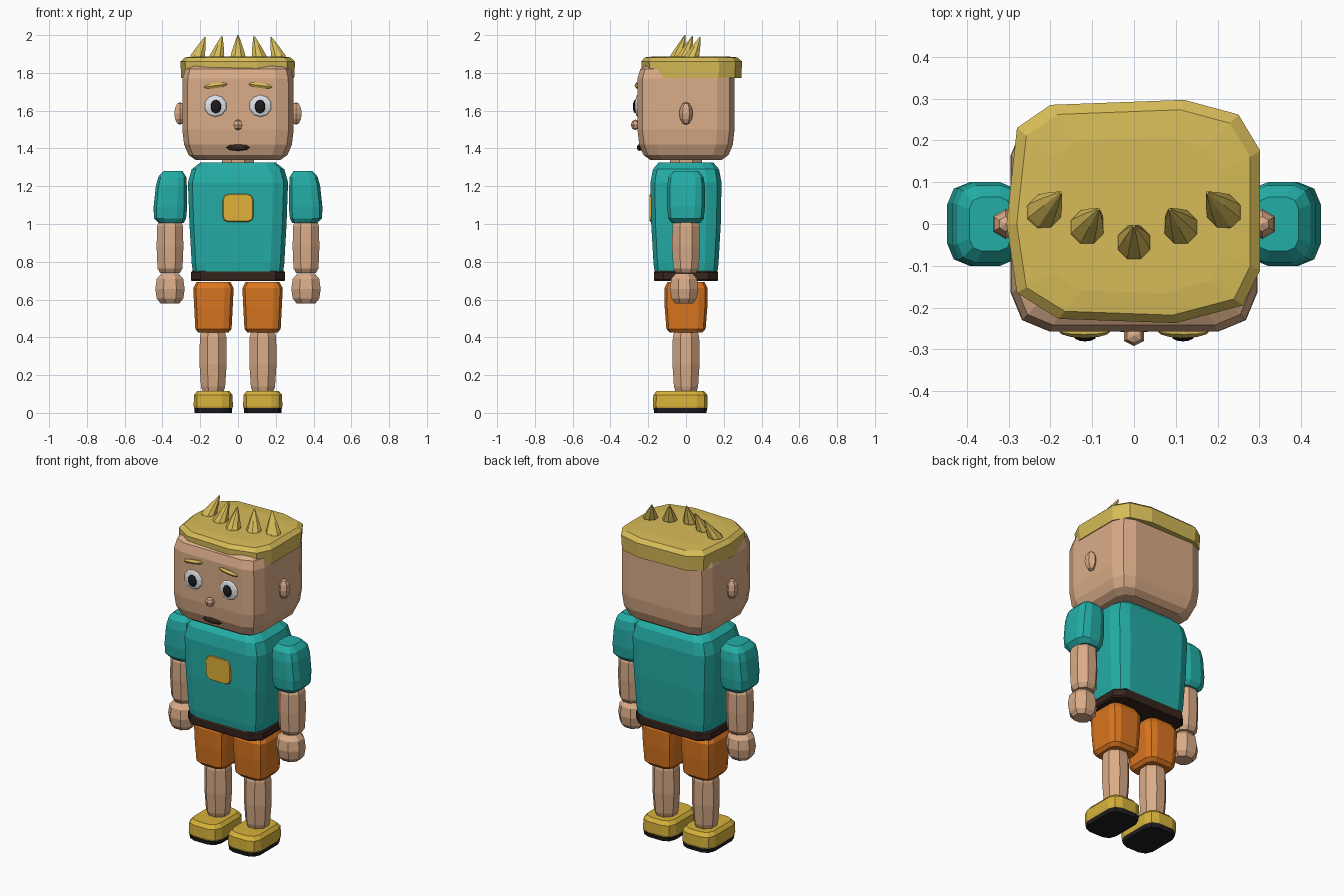
import bpy, bmesh, math
from mathutils import Matrix, Vector

if "Cube" in bpy.data.objects:
    bpy.data.objects.remove(bpy.data.objects["Cube"])


def material(name, r, g, b):
    lin = [((c / 255 + 0.055) / 1.055) ** 2.4 for c in (r, g, b)]
    m = bpy.data.materials.new(name)
    m.diffuse_color = (*lin, 1)
    m.use_nodes = True
    m.node_tree.nodes["Principled BSDF"].inputs["Base Color"].default_value = m.diffuse_color
    return m


SKIN = material("skin", 218, 172, 136)
TEAL = material("teal shirt", 36, 174, 167)
ORANGE = material("orange shorts", 218, 118, 32)
HAIR = material("blond hair", 215, 188, 88)
YELLOW = material("yellow shoe", 214, 178, 58)
GOLD = material("gold badge", 224, 176, 58)
BROWN = material("dark brown", 54, 36, 28)
BLACK = material("black", 28, 28, 30)
WHITE = material("eye white", 226, 230, 235)


def finish(name, bm, mat):
    bmesh.ops.recalc_face_normals(bm, faces=bm.faces[:])
    me = bpy.data.meshes.new(name)
    bm.to_mesh(me)
    bm.free()
    me.materials.append(mat)
    ob = bpy.data.objects.new(name, me)
    bpy.context.collection.objects.link(ob)
    return ob


def skin_rings(name, rings, mat):
    """Join a stack of equal-length point rings into a closed solid."""
    bm = bmesh.new()
    vs = [[bm.verts.new(p) for p in ring] for ring in rings]
    n = len(vs[0])
    for a, b in zip(vs, vs[1:]):
        for i in range(n):
            j = (i + 1) % n
            bm.faces.new((a[i], a[j], b[j], b[i]))
    bm.faces.new(vs[0][::-1])
    bm.faces.new(vs[-1])
    return finish(name, bm, mat)


def section(cx, cy, z, hx, hy, c, seg):
    """Rectangle with rounded corners of radius c, seg facets each."""
    pts = []
    for k, (sx, sy) in enumerate(((1, 1), (-1, 1), (-1, -1), (1, -1))):
        for s in range(seg + 1):
            a = math.pi / 2 * (k + s / seg)
            pts.append((cx + sx * (hx - c) + c * math.cos(a),
                        cy + sy * (hy - c) + c * math.sin(a), z))
    return pts


def loft(name, rings, mat, round_=0.4, seg=2, x=0, y=0):
    """rings: (z, half width, half depth[, x shift])"""
    out = []
    for z, hx, hy, *dx in rings:
        out.append(section(x + (dx[0] if dx else 0), y, z, hx, hy, round_ * min(hx, hy), seg))
    return skin_rings(name, out, mat)


def ball(name, loc, size, mat, u=10, v=6, axis="Z", tilt=0):
    bm = bmesh.new()
    bmesh.ops.create_uvsphere(bm, u_segments=u, v_segments=v, radius=1)
    if axis == "Y":
        bm.transform(Matrix.Rotation(math.pi / 2, 4, "X"))
    if axis == "X":
        bm.transform(Matrix.Rotation(math.pi / 2, 4, "Y"))
    bm.transform(Matrix.Translation(loc) @ Matrix.Rotation(tilt, 4, "Y") @ Matrix.Diagonal((*size, 1)))
    return finish(name, bm, mat)


# Head and neck
loft("head", [(1.34, .225, .19), (1.365, .262, .225), (1.42, .285, .248), (1.5, .295, .257),
              (1.77, .293, .257), (1.82, .28, .242), (1.86, .22, .18)], SKIN, 0.36)
loft("neck", [(1.30, .085, .085), (1.36, .085, .085)], SKIN, 0.586, 1)

# Hair cap from its uneven outline
outline = [(-.28, .23), (-.2, .285), (.12, .297), (.25, .262), (.302, .175), (.302, -.11),
           (.26, -.195), (.1, -.237), (-.18, -.227), (-.28, -.165), (-.305, .0)]
skin_rings("hair_cap", [[(px * s, py * s, z) for px, py in outline]
                        for z, s in ((1.772, .985), (1.86, 1), (1.882, .92), (1.888, .7))], HAIR)

# Hair spikes leaning back and inward
for i, (bx, by, tx, ty, tz) in enumerate(((-.222, .022, -.175, .075, 1.99),
                                          (-.117, -.015, -.085, .035, 1.995),
                                          (0, -.052, 0, -.005, 2.0),
                                          (.117, -.015, .085, .035, 1.995),
                                          (.222, .022, .175, .075, 1.99))):
    base, tip = Vector((bx, by, 1.87)), Vector((tx, ty, tz))
    rings = []
    for t, r in ((0, .04), (.2, .038), (.6, .022), (1, .003)):
        p = base.lerp(tip, t)
        rings.append(section(p.x, p.y, p.z, r, r, r * .586, 1))
    skin_rings(f"hair_spike_{i + 1}", rings, HAIR)

# Face
ball("nose", (0, -.268, 1.525), (.028, .024, .028), SKIN, 6, 4)
ball("mouth", (0, -.245, 1.405), (.064, .015, .018), BROWN, 8, 6, "Y")

# Shirt, badge, belt
loft("shirt", [(.74, .238, .165), (.79, .245, .172), (1.0, .257, .184), (1.22, .265, .188),
               (1.29, .245, .175), (1.325, .2, .145)], TEAL, 0.42)
badge = loft("badge", [(0, .083, .075), (.008, .078, .07)], GOLD, 0.4)
badge.data.transform(Matrix.Translation((0, -.184, 1.085)) @ Matrix.Rotation(math.pi / 2, 4, "X"))
loft("belt", [(.697, .243, .166), (.705, .25, .17), (.742, .25, .17), (.75, .243, .166)], BROWN, 0.3, 1)

for side, s in (("left", 1), ("right", -1)):
    # Ear, eye, brow
    ball(f"{side}_ear", (s * .307, 0, 1.585), (.035, .036, .06), SKIN, 6, 6)
    ball(f"{side}_eye", (s * .119, -.255, 1.625), (.062, .016, .06), WHITE, 10, 6, "Y")
    ball(f"{side}_pupil", (s * .117, -.268, 1.622), (.029, .013, .036), BLACK, 10, 6, "Y")
    ball(f"{side}_brow", (s * .118, -.255, 1.733), (.064, .018, .016), HAIR, 6, 6, "X", s * .13)

    # Sleeve, forearm, hand
    loft(f"{side}_sleeve", [(1.005, .065, .075, -s * .005), (1.03, .085, .094, -s * -.002),
                            (1.09, .089, .1), (1.2, .082, .1, -s * .005),
                            (1.25, .074, .092, -s * .01), (1.28, .05, .065, -s * .014)],
         TEAL, 0.6, 2, s * .358)
    loft(f"{side}_forearm", [(.74, .052, .052), (.765, .066, .068), (.88, .071, .074),
                             (.99, .068, .072), (1.025, .055, .055)], SKIN, 0.586, 1, s * .36)
    loft(f"{side}_hand", [(.58, .05, .048), (.605, .07, .066), (.655, .078, .075),
                          (.71, .07, .068), (.738, .046, .045)], SKIN, 0.586, 1, s * .36, -.01)

    # Shorts, leg, shoe, sole
    loft(f"{side}_shorts_leg", [(.425, .08, .085), (.445, .096, .104), (.56, .102, .113),
                                (.66, .107, .115), (.693, .09, .098)], ORANGE, 0.45, 2, s * .13)
    loft(f"{side}_leg", [(.11, .055, .055), (.14, .064, .064), (.26, .072, .072),
                         (.4, .07, .07), (.44, .06, .06)], SKIN, 0.586, 1, s * .132)
    loft(f"{side}_shoe", [(.022, .1, .14), (.035, .104, .145), (.095, .102, .143),
                          (.116, .085, .125)], YELLOW, 0.55, 2, s * .131, -.03)
    loft(f"{side}_sole", [(0, .098, .138), (.026, .101, .143)], BLACK, 0.55, 2, s * .131, -.03)
